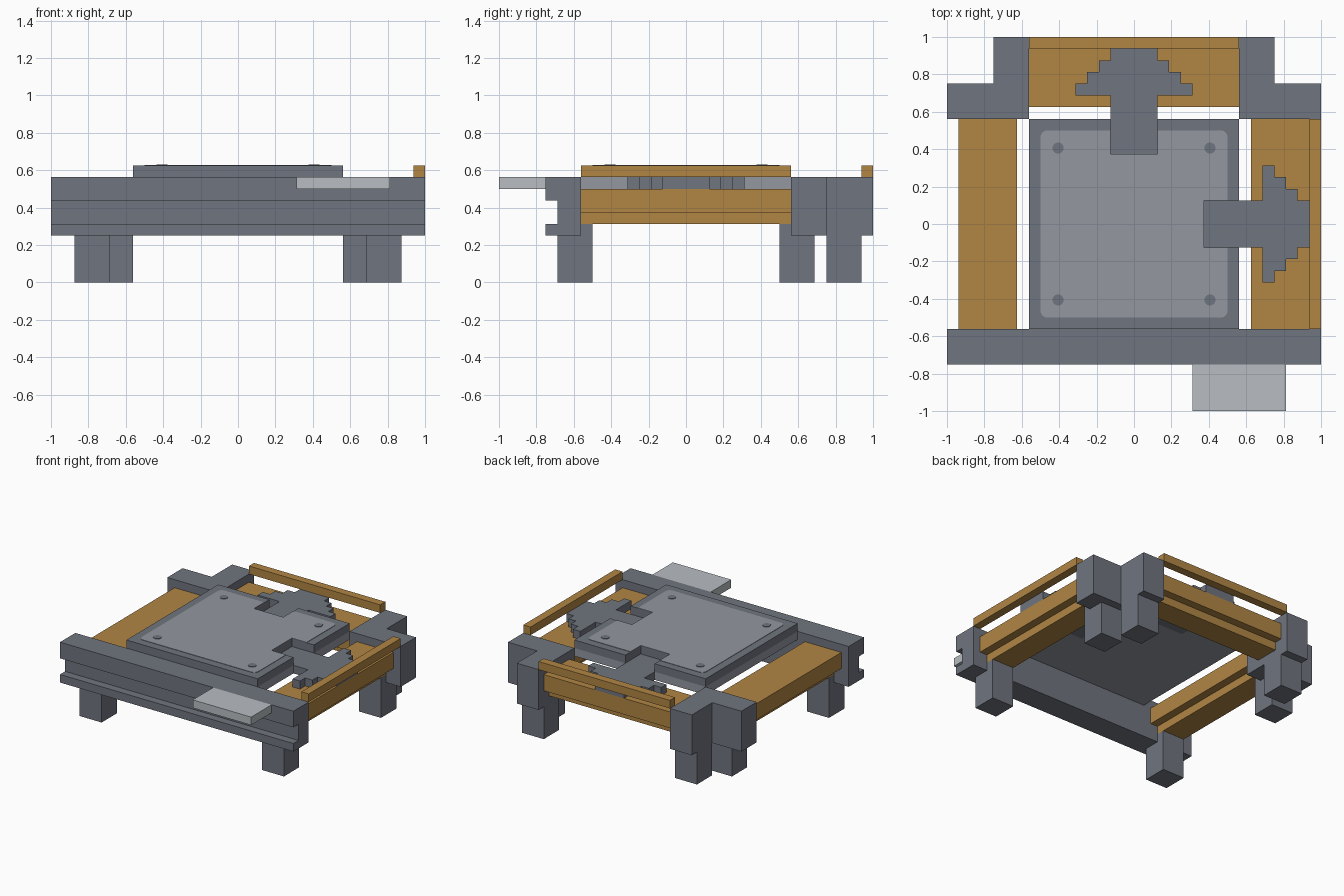
import bpy, bmesh, math
from mathutils import Vector, Matrix

cube = bpy.data.objects.get("Cube")
if cube:
    bpy.data.objects.remove(cube, do_unlink=True)


def material(name, rgb):
    lin = [((c / 255 + 0.055) / 1.055) ** 2.4 for c in rgb] + [1.0]
    m = bpy.data.materials.new(name)
    m.use_nodes = True
    m.diffuse_color = lin
    m.node_tree.nodes["Principled BSDF"].inputs["Base Color"].default_value = lin
    return m


DARK = material("dark grey stone", (112, 117, 126))
LIGHT = material("light grey panel", (147, 151, 160))
PALE = material("pale grey metal", (184, 190, 194))
WOOD = material("golden wood", (177, 134, 68))


def prism(name, pts, lo, hi, mat, matrix=Matrix()):
    """Extrude an outline from lo to hi along its normal, then place it."""
    bm = bmesh.new()
    face = bm.faces.new([bm.verts.new((x, y, lo)) for x, y in pts])
    ext = bmesh.ops.extrude_face_region(bm, geom=[face])
    verts = [v for v in ext["geom"] if isinstance(v, bmesh.types.BMVert)]
    bmesh.ops.translate(bm, verts=verts, vec=(0, 0, hi - lo))
    bmesh.ops.transform(bm, matrix=matrix, verts=bm.verts)
    bmesh.ops.recalc_face_normals(bm, faces=bm.faces)
    mesh = bpy.data.meshes.new(name)
    bm.to_mesh(mesh)
    bm.free()
    mesh.materials.append(mat)
    ob = bpy.data.objects.new(name, mesh)
    bpy.context.collection.objects.link(ob)
    return ob


def box(name, x0, x1, y0, y1, z0, z1, mat):
    return prism(name, [(x0, y0), (x1, y0), (x1, y1), (x0, y1)], z0, z1, mat)


# Maps a profile drawn in (across, up) and extruded along its length:
# ALONG_X puts across on y and length on x, ALONG_Y puts across on x and length on y
ALONG_X = Matrix(((0, 0, 1, 0), (1, 0, 0, 0), (0, 1, 0, 0), (0, 0, 0, 1)))
ALONG_Y = Matrix(((1, 0, 0, 0), (0, 0, 1, 0), (0, 1, 0, 0), (0, 0, 0, 1)))
H = 0.5625

# Front beam with a groove along its face
prism("front_beam", [(-H, 0.25), (-H, H), (-0.75, H), (-0.75, 0.4375), (-0.6875, 0.4375),
                     (-0.6875, 0.3125), (-0.75, 0.3125), (-0.75, 0.25)], -1, 1, DARK, ALONG_X)
box("front_ledge", 0.3125, 0.8125, -1, -0.75, 0.5, H, PALE)

# Stepped planks on three sides, wider on top
plank = [(0.6875, 0.3125), (0.875, 0.3125), (0.875, 0.375), (0.9375, 0.375),
         (0.9375, 0.5), (0.625, 0.5), (0.625, 0.375), (0.6875, 0.375)]
prism("left_plank", plank, -H, H, WOOD, ALONG_Y)
prism("right_plank", [(-x, z) for x, z in plank], -H, H, WOOD, ALONG_Y)
prism("back_plank", plank, -H, H, WOOD, ALONG_X)

# Raised rails
box("left_rail", 0.9375, 1, -H, H, H, 0.625, WOOD)
box("back_rail", -H, H, 0.9375, 1, H, 0.625, WOOD)

# Back corner blocks and all legs, mirrored in x
corner = [(H, H), (1, H), (1, 0.75), (0.75, 0.75), (0.75, 1), (H, 1)]
for side, s in (("left", 1), ("right", -1)):
    prism(side + "_back_corner", [(s * x, y) for x, y in corner], 0.25, H, DARK)
    for leg, x, y, top in (("front_leg", 0.6875, -0.6875, 0.3125),
                           ("back_side_leg", 0.6875, 0.5, 0.3125),
                           ("back_leg", H, 0.75, 0.25)):
        a, b = sorted((s * x, s * (x + 0.1875)))
        box(f"{side}_{leg}", a, b, y, y + 0.1875, 0, top, DARK)


def notched_square(h, r=0.0):
    """Square outline with slots for the two arrows and optionally round corners."""
    def rounded(sx, sy, start):
        if not r:
            return [(sx * h, sy * h)]
        return [(sx * (h - r) + r * math.cos(math.radians(start + 22.5 * i)),
                 sy * (h - r) + r * math.sin(math.radians(start + 22.5 * i))) for i in range(5)]
    n, d = 0.125, 0.375
    return (rounded(-1, -1, 180) + rounded(1, -1, 270)
            + [(h, -n), (d, -n), (d, n), (h, n)] + rounded(1, 1, 0)
            + [(n, h), (n, d), (-n, d), (-n, h)] + rounded(-1, 1, 90))


# Centre plate in two layers, with an inlaid panel and studs
prism("plate_base", notched_square(H), 0.5, H, LIGHT)
prism("plate_top", notched_square(H), H, 0.625, DARK)
prism("plate_panel", notched_square(0.5, 0.035), 0.624, 0.628, LIGHT)
for i, (sx, sy) in enumerate(((-1, -1), (1, -1), (1, 1), (-1, 1))):
    ring = [(sx * 0.406 + 0.03 * math.cos(math.tau * k / 16),
             sy * 0.406 + 0.03 * math.sin(math.tau * k / 16)) for k in range(16)]
    prism(f"plate_stud_{i + 1}", ring, 0.627, 0.631, DARK)

# Stepped arrows lying on the planks and slotted into the plate
half = [(0.125, 0.375), (0.125, 0.6875), (0.3125, 0.6875), (0.3125, 0.75), (0.25, 0.75),
        (0.25, 0.8125), (0.1875, 0.8125), (0.1875, 0.875), (0.125, 0.875), (0.125, 0.9375)]
arrow = half + [(-x, y) for x, y in reversed(half)]
prism("back_arrow", arrow, 0.5, H, DARK)
prism("left_arrow", arrow, 0.5, H, DARK, Matrix.Rotation(-math.pi / 2, 4, "Z"))
